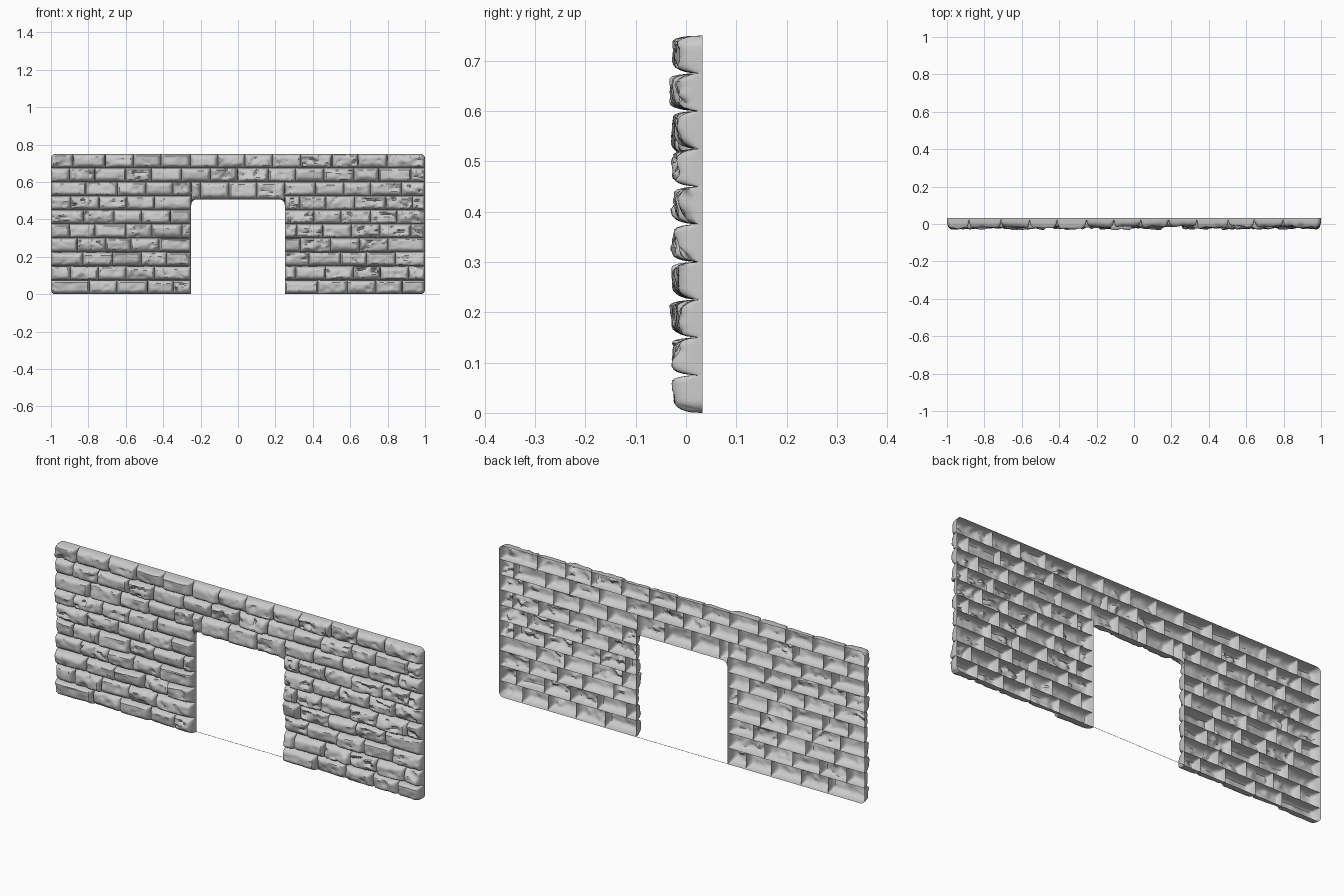
import bpy, bmesh, math, random
from mathutils import Vector, noise

if "Cube" in bpy.data.objects:
    bpy.data.objects.remove(bpy.data.objects["Cube"])

random.seed(7)
BACK, FLOOR = 0.033, 0.024          # open back plane, depth of the joints
H, PITCH, ROWS = 0.75, 0.152, 10
DOOR_X, DOOR_Z, FILLET = 0.25, 0.507, 0.03
NX, NZ = 28, 16
row_z = [i * H / ROWS for i in range(ROWS + 1)]
# first vertical joint of each course, bottom to top
first_joint = [-0.79, -0.90, -0.83, -0.87, -0.91, -0.82, -0.89, -0.80, -0.91, -0.87]


def spread(n):
    """Parameters 0..1 packed towards both ends, for crisp rounded edges."""
    return [0.5 - 0.5 * math.cos(math.pi * i / n) for i in range(n + 1)]


def joints(a, b, start):
    """Vertical joints between a and b, without slivers."""
    xs, x = [a], start
    while x < b - 0.05:
        if x > a + 0.05:
            xs.append(x + random.uniform(-0.012, 0.012))
        x += PITCH
    return xs + [b]


def dome(d, r):
    t = min(d / r, 1)
    return math.sqrt(max(0, 1 - (1 - t) ** 2))


def lintel_bottom(x, z):
    """Underside of the course above the door, with rounded corners."""
    ax = abs(x)
    if ax > DOOR_X + 0.001:
        return z
    k = max(0, ax - (DOOR_X - FILLET))
    return DOOR_Z - FILLET + math.sqrt(max(0, FILLET ** 2 - k * k))


def round_corner(x, z, r=0.025):
    """Pull points into the rounded outer corners of the wall."""
    cx = math.copysign(1 - r, x)
    cz = r if z < H / 2 else H - r
    dx, dz = x - cx, z - cz
    if abs(x) > 1 - r and (z < r or z > H - r):
        big, length = max(abs(dx), abs(dz)), math.hypot(dx, dz)
        if length > 0:
            return cx + dx * big / length, cz + dz * big / length
    return x, z


def stone(bm, x0, x1, z0, z1, row, open_l, open_r):
    """One rough hollow stone: a bulged front shell, open at the back."""
    front = random.uniform(-0.027, -0.010)
    rb, rt = random.uniform(0.015, 0.036), random.uniform(0.010, 0.028)
    rl, rr = random.uniform(0.010, 0.03), random.uniform(0.010, 0.03)
    tx, tz = random.uniform(-0.006, 0.006), random.uniform(-0.006, 0.006)
    rough = random.choice([0.5, 0.8, 1.0, 1.6])
    seed = Vector([random.uniform(0, 50) for _ in range(3)])
    grid = []
    for i, u in enumerate(spread(NX)):
        col = []
        x = x0 + u * (x1 - x0)
        zb = lintel_bottom(x, z0) if row == 7 else z0
        for j, v in enumerate(spread(NZ)):
            z = zb + v * (z1 - zb)
            f = (dome(x - x0, rl) * dome(x1 - x, rr)
                 * dome(z - zb, rb) * dome(z1 - z, rt))
            p = Vector((x * 16, 0, z * 24)) + seed
            n = 0.006 * noise.noise(p) + 0.003 * noise.noise(p * 2.7)
            chip = 0.005 * max(0, noise.noise(p * 1.7 + seed) - 0.12) * 4
            top = front + tx * (2 * u - 1) + tz * (2 * v - 1) + rough * n + rough * chip
            y = FLOOR + (max(top, -0.033) - FLOOR) * f
            # outside edges reach the back plane
            if ((i == 0 and open_l) or (i == NX and open_r)
                    or (j == 0 and (row == 0 or (row == 7 and abs(x) <= DOOR_X + 0.001)))
                    or (j == NZ and row == ROWS - 1)):
                y = BACK
            cx, cz = round_corner(x, z)
            col.append(bm.verts.new((cx, y, cz)))
        grid.append(col)
    for i in range(NX):
        for j in range(NZ):
            bm.faces.new((grid[i][j], grid[i + 1][j], grid[i + 1][j + 1], grid[i][j + 1]))


def finish(name, bm):
    mesh = bpy.data.meshes.new(name)
    bmesh.ops.remove_doubles(bm, verts=bm.verts, dist=0.00001)
    bm.to_mesh(mesh)
    bm.free()
    ob = bpy.data.objects.new(name, mesh)
    bpy.context.collection.objects.link(ob)
    bpy.context.view_layer.objects.active = ob
    ob.select_set(True)
    bpy.ops.object.shade_smooth_by_angle(angle=math.radians(35))
    ob.select_set(False)


# stone courses, split by the doorway below the lintel
for row in range(ROWS):
    bm = bmesh.new()
    if row < 7:
        spans = [(-1, -DOOR_X), (DOOR_X, 1)]
    elif row == 7:
        spans = [(-1, -DOOR_X), (-DOOR_X, DOOR_X), (DOOR_X, 1)]
    else:
        spans = [(-1, 1)]
    for a, b in spans:
        xs = joints(a, b, first_joint[row])
        for x0, x1 in zip(xs, xs[1:]):
            open_l = x0 == -1 or (row < 7 and x0 == DOOR_X)
            open_r = x1 == 1 or (row < 7 and x1 == -DOOR_X)
            stone(bm, x0, x1, row_z[row], row_z[row + 1], row, open_l, open_r)
    finish(f"stone_course_{row + 1}", bm)

# thin threshold line across the foot of the doorway
bm = bmesh.new()
bm.faces.new([bm.verts.new(c) for c in (
    (-DOOR_X, BACK, 0), (DOOR_X, BACK, 0), (DOOR_X, BACK, 0.002), (-DOOR_X, BACK, 0.002))])
finish("threshold", bm)
